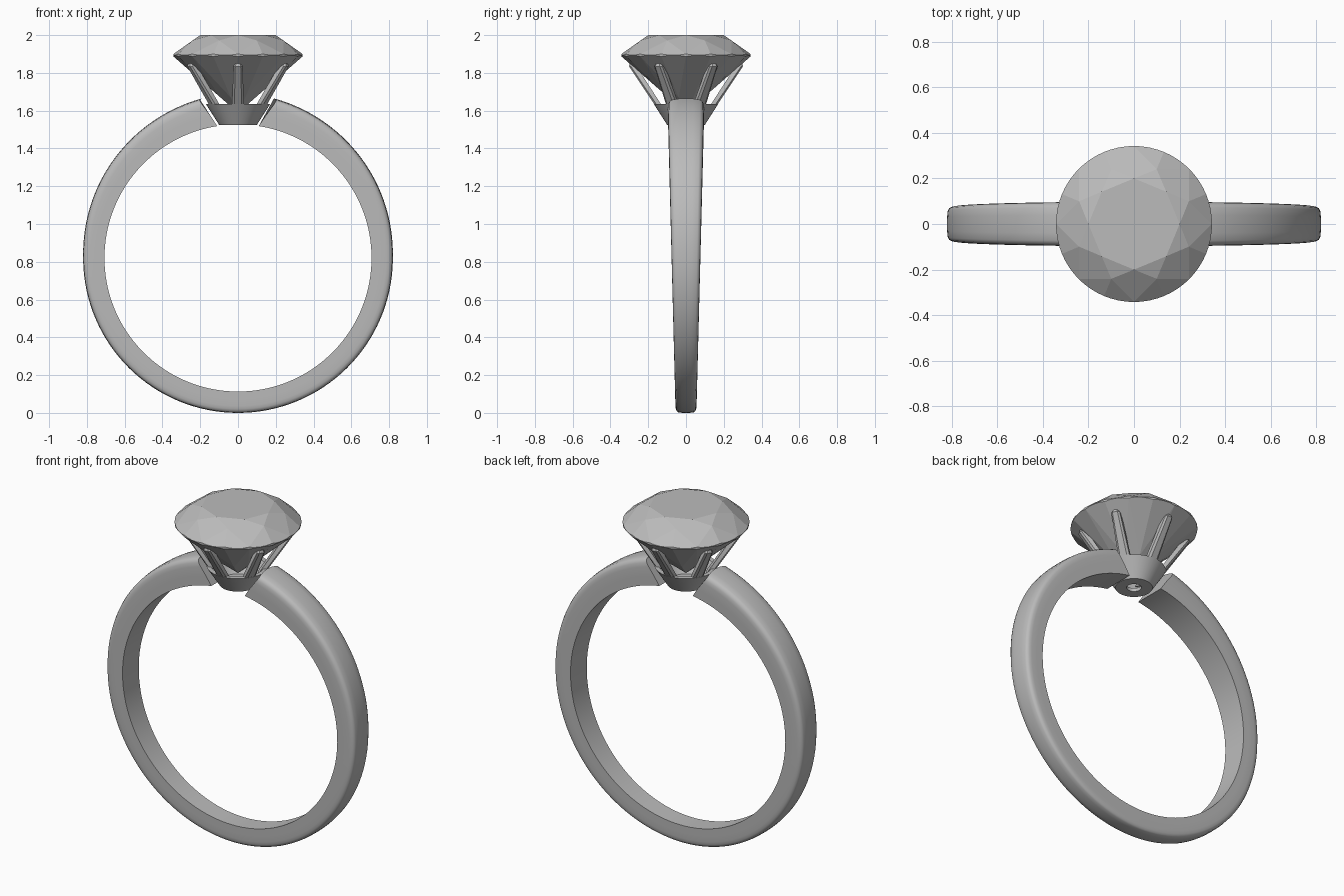
import bpy
import bmesh
from math import sin, cos, pi, radians
from mathutils import Vector

if "Cube" in bpy.data.objects:
    bpy.data.objects.remove(bpy.data.objects["Cube"])

GREY = (0.5, 0.5, 0.5, 1)
metal = bpy.data.materials.new("soft_grey")
metal.use_nodes = True
metal.diffuse_color = GREY
metal.node_tree.nodes["Principled BSDF"].inputs["Base Color"].default_value = GREY


def finish(name, bm, angle=None):
    bmesh.ops.recalc_face_normals(bm, faces=bm.faces)
    mesh = bpy.data.meshes.new(name)
    bm.to_mesh(mesh)
    bm.free()
    mesh.materials.append(metal)
    obj = bpy.data.objects.new(name, mesh)
    bpy.context.collection.objects.link(obj)
    if angle:
        bpy.ops.object.select_all(action="DESELECT")
        obj.select_set(True)
        bpy.context.view_layer.objects.active = obj
        bpy.ops.object.shade_smooth_by_angle(angle=radians(angle))
    return obj


def polar(r, deg, z):
    a = radians(deg)
    return Vector((r * cos(a), r * sin(a), z))


def loft(bm, rings, closed=False):
    n = len(rings[0])
    for a, b in zip(rings, rings[1:] + (rings[:1] if closed else [])):
        for i in range(n):
            j = (i + 1) % n
            bm.faces.new((a[i], a[j], b[j], b[i]))


# Band: a rounded section swept around the finger, wider and thicker at the top
def band():
    inner, mid_z, steps = 0.707, 0.82, 120
    # Section as (width share, height share): flat bore and sides, soft outer corners
    half = [(1, 0), (1, 0.35), (1, 0.68), (0.97, 0.82), (0.89, 0.92), (0.75, 0.97), (0.4, 0.995)]
    section = half + [(0, 1)] + [(-w, h) for w, h in reversed(half)]
    bm = bmesh.new()
    rings = []
    for s in range(steps + 1):
        t = 2 * s / steps - 1
        side = 1 if t < 0 else -1
        ring = []
        for w, h in section:
            # Ends lean with the cup and are chamfered at their edges
            start = 8.95 + 3.75 * h + 1.6 * h * w * w
            deg = 180 - (180 - start) * abs(t)
            grow = max(0, (90 - deg) / 77) ** 1.2
            r = inner + h * (0.113 + 0.046 * grow)
            x, z = side * r * sin(radians(deg)), mid_z + r * cos(radians(deg))
            ring.append(bm.verts.new((x, w * (0.055 + 0.026 * z), z)))
        rings.append(ring)
    loft(bm, rings)
    bm.faces.new(rings[0])
    bm.faces.new(rings[-1])
    finish("ring_band", bm, 35)


# Cup: hollow cone with a drain hole
def cup():
    profile = [(0.04, 1.525), (0.1, 1.525), (0.17, 1.635), (0.145, 1.635), (0.085, 1.545), (0.04, 1.545)]
    bm = bmesh.new()
    rings = [[bm.verts.new(polar(r, 360 * i / 48, z)) for i in range(48)] for r, z in profile]
    loft(bm, rings, closed=True)
    finish("setting_cup", bm, 30)


# Prongs: tapered claws leaning outward from the cup to the stone
def prong(index):
    bm = bmesh.new()
    rings = []
    for r, z, w, d in [(0.145, 1.6, 0.033, 0.035), (0.168, 1.635, 0.032, 0.035),
                       (0.302, 1.835, 0.024, 0.04), (0.298, 1.85, 0.015, 0.04)]:
        shape = [(-d, -w), (-0.01, -w), (0, -w * 0.6), (0, w * 0.6), (-0.01, w), (-d, w)]
        rings.append([bm.verts.new((r + x, y, z)) for x, y in shape])
    loft(bm, rings)
    bm.faces.new(rings[0])
    bm.faces.new(rings[-1])
    obj = finish("prong_%d" % (index + 1), bm, 30)
    obj.rotation_euler.z = pi / 6 + index * pi / 3


# Stone: a round blank with its facets cut by planes
def stone():
    rad, table, top, low, culet = 0.342, 0.2, 1.9, 1.887, 1.589
    bm = bmesh.new()
    rings = [[bm.verts.new(polar(rad, 360 * i / 64, z)) for i in range(64)] for z in (1.5, 2)]
    loft(bm, rings)
    bm.faces.new(rings[0])
    bm.faces.new(rings[1])
    centre = Vector((0, 0, 1.89))

    def cut(a, b, c):
        normal = (b - a).cross(c - a).normalized()
        if normal.dot(a - centre) < 0:
            normal = -normal
        geom = bm.verts[:] + bm.edges[:] + bm.faces[:]
        bmesh.ops.bisect_plane(bm, geom=geom, dist=1e-5, plane_co=a, plane_no=normal, clear_outer=True)
        edges = [e for e in bm.edges if e.is_boundary]
        if edges:
            bmesh.ops.holes_fill(bm, edges=edges, sides=0)

    for k in range(8):
        deg = 45 * k
        tangent = polar(1, deg + 90, 0)
        girdle = polar(rad, deg, top)
        cut(girdle, girdle + tangent, polar(table, deg, 2))
        girdle = polar(rad, deg, low)
        cut(girdle, girdle + tangent, Vector((0, 0, culet)))
    slope_up = (2 - top) / (rad - table)
    slope_low = (low - culet) / rad
    share = cos(pi / 8)
    crown_z = top + (rad - 0.26 * share) * slope_up
    lower_z = culet + 0.1 * share * slope_low
    for k in range(8):
        deg = 45 * k
        mid = polar(0.26, deg + 22.5, crown_z)
        lower = polar(0.1, deg + 22.5, lower_z)
        cut(polar(table, deg, 2), polar(table, deg + 45, 2), mid)
        for edge in (deg, deg + 45):
            cut(polar(rad, edge, top), polar(rad, deg + 22.5, top), mid)
            cut(polar(rad, edge, low), polar(rad, deg + 22.5, low), lower)
    finish("cut_stone", bm)


band()
cup()
for n in range(6):
    prong(n)
stone()
